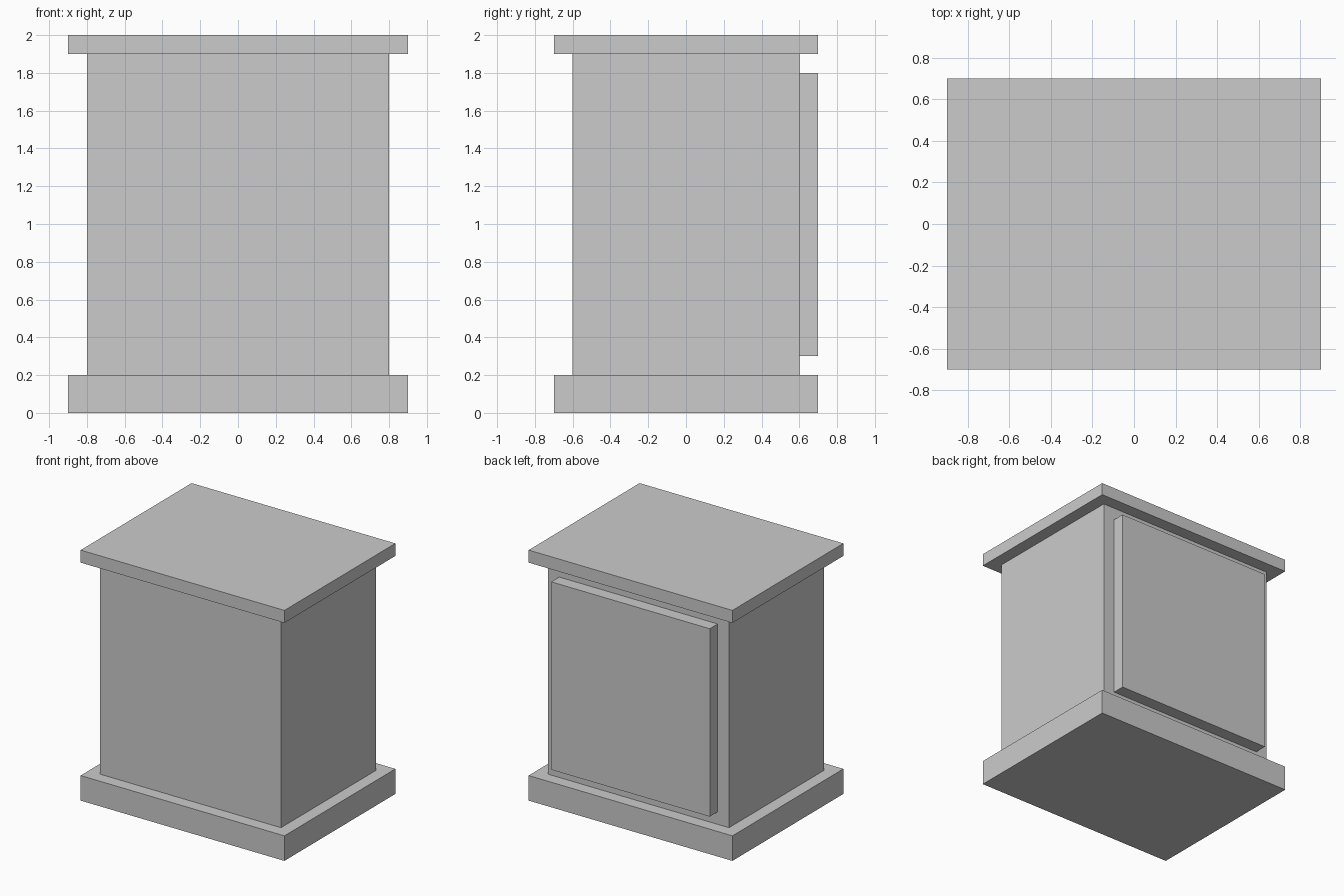
import bpy

if "Cube" in bpy.data.objects:
    bpy.data.objects.remove(bpy.data.objects["Cube"])


def box(name, x, y, z):
    """Axis-aligned box from (min, max) ranges."""
    lo, hi = zip(x, y, z)
    bpy.ops.mesh.primitive_cube_add(size=1, location=[(a + b) / 2 for a, b in zip(lo, hi)])
    obj = bpy.context.object
    obj.name = name
    obj.scale = [b - a for a, b in zip(lo, hi)]
    bpy.ops.object.transform_apply(location=False, rotation=False, scale=True)
    return obj


# Plinth, cabinet body and overhanging top
box("base", (-0.9, 0.9), (-0.7, 0.7), (0.0, 0.2))
box("body", (-0.8, 0.8), (-0.6, 0.6), (0.2, 1.9))
box("top", (-0.9, 0.9), (-0.7, 0.7), (1.9, 2.0))

# Raised door panel on the back face
box("door", (-0.7, 0.7), (0.6, 0.7), (0.3, 1.8))
